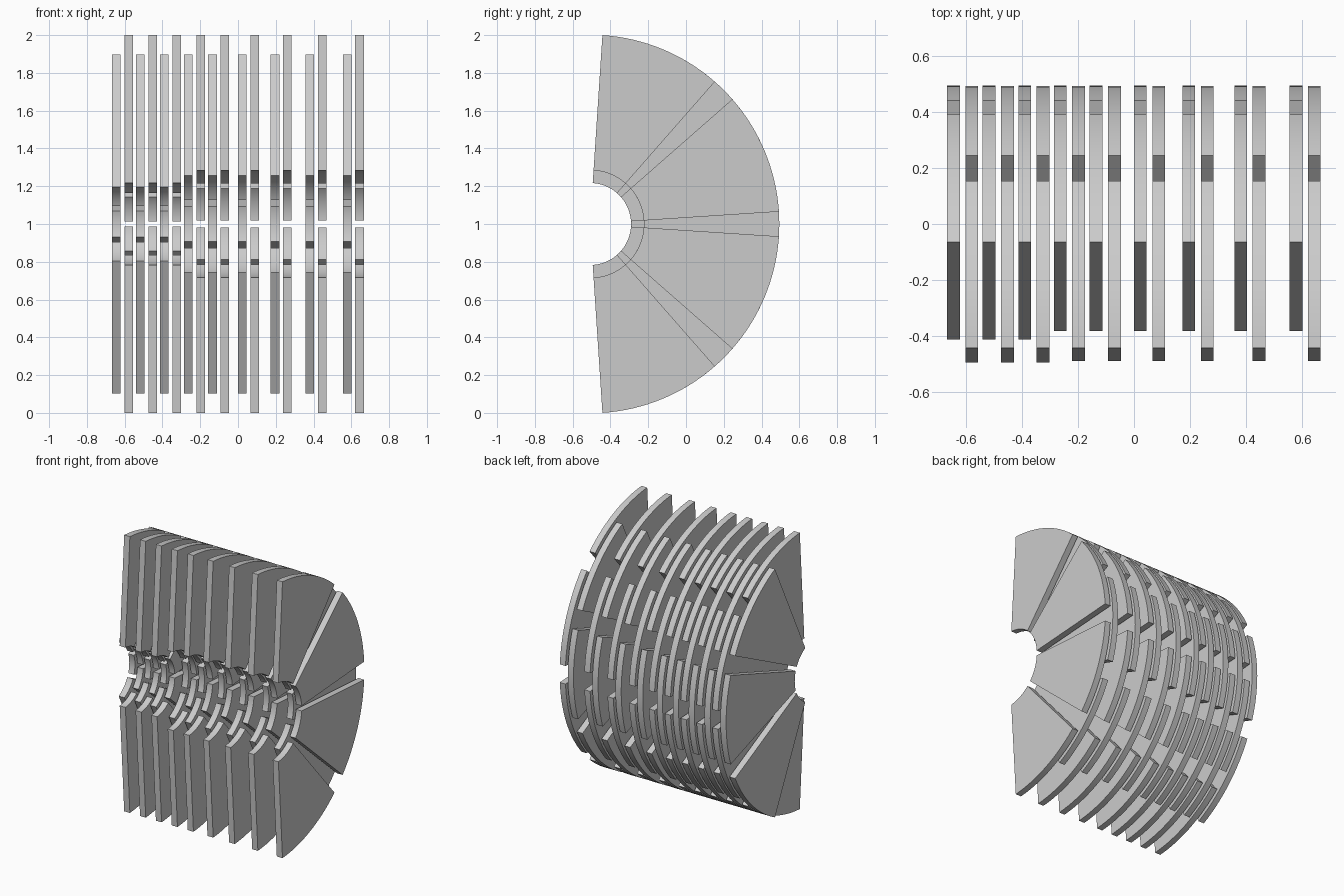
import bpy
import bmesh
from math import cos, sin, radians

cube = bpy.data.objects.get("Cube")
if cube:
    bpy.data.objects.remove(cube, do_unlink=True)

AXIS_Y, AXIS_Z = -0.508, 1.0
OUTER = 1.002
INNER_SMALL, INNER_LARGE = 0.217, 0.285
THICK = 0.0455
PAIR_OFFSET = 0.0655
HALF_ANGLE = 18.75
SEGMENTS = 16

grey = bpy.data.materials.new("light grey")
grey.use_nodes = True
grey.diffuse_color = (0.6, 0.6, 0.6, 1)
grey.node_tree.nodes["Principled BSDF"].inputs["Base Color"].default_value = (0.6, 0.6, 0.6, 1)


def arc(x, radius, start, end):
    """Points of an arc around the shared axis, in the plane at x."""
    points = []
    for i in range(SEGMENTS + 1):
        a = radians(start + (end - start) * i / SEGMENTS)
        points.append((x, AXIS_Y + radius * cos(a), AXIS_Z + radius * sin(a)))
    return points


def plate_row(name, x, inner, centres):
    """One slice of separate ring sectors."""
    bm = bmesh.new()
    for c in centres:
        low, high = c - HALF_ANGLE, c + HALF_ANGLE
        outline = arc(x, OUTER, low, high) + arc(x, inner, high, low)
        face = bm.faces.new([bm.verts.new(p) for p in outline])
        result = bmesh.ops.extrude_face_region(bm, geom=[face], use_keep_orig=True)
        moved = [g for g in result["geom"] if isinstance(g, bmesh.types.BMVert)]
        bmesh.ops.translate(bm, verts=moved, vec=(THICK, 0, 0))
    bmesh.ops.recalc_face_normals(bm, faces=bm.faces[:])
    mesh = bpy.data.meshes.new(name)
    bm.to_mesh(mesh)
    bm.free()
    mesh.materials.append(grey)
    obj = bpy.data.objects.new(name, mesh)
    bpy.context.collection.objects.link(obj)
    return obj


# Pairs of staggered rows, spaced wider towards the left side
starts = [-0.667, -0.540, -0.413, -0.286, -0.158, 0.0, 0.173, 0.358, 0.555]
rows = []
for i, x in enumerate(starts):
    inner = INNER_SMALL if i < 3 else INNER_LARGE
    rows.append(plate_row(f"three_plate_row_{i + 1}", x, inner, (-45, 0, 45)))
    rows.append(plate_row(f"four_plate_row_{i + 1}", x + PAIR_OFFSET, inner,
                          (-67.5, -22.5, 22.5, 67.5)))

# Smooth curved rims, sharp corners
bpy.ops.object.select_all(action="DESELECT")
for obj in rows:
    obj.select_set(True)
bpy.context.view_layer.objects.active = rows[0]
bpy.ops.object.shade_smooth_by_angle(angle=radians(30))
